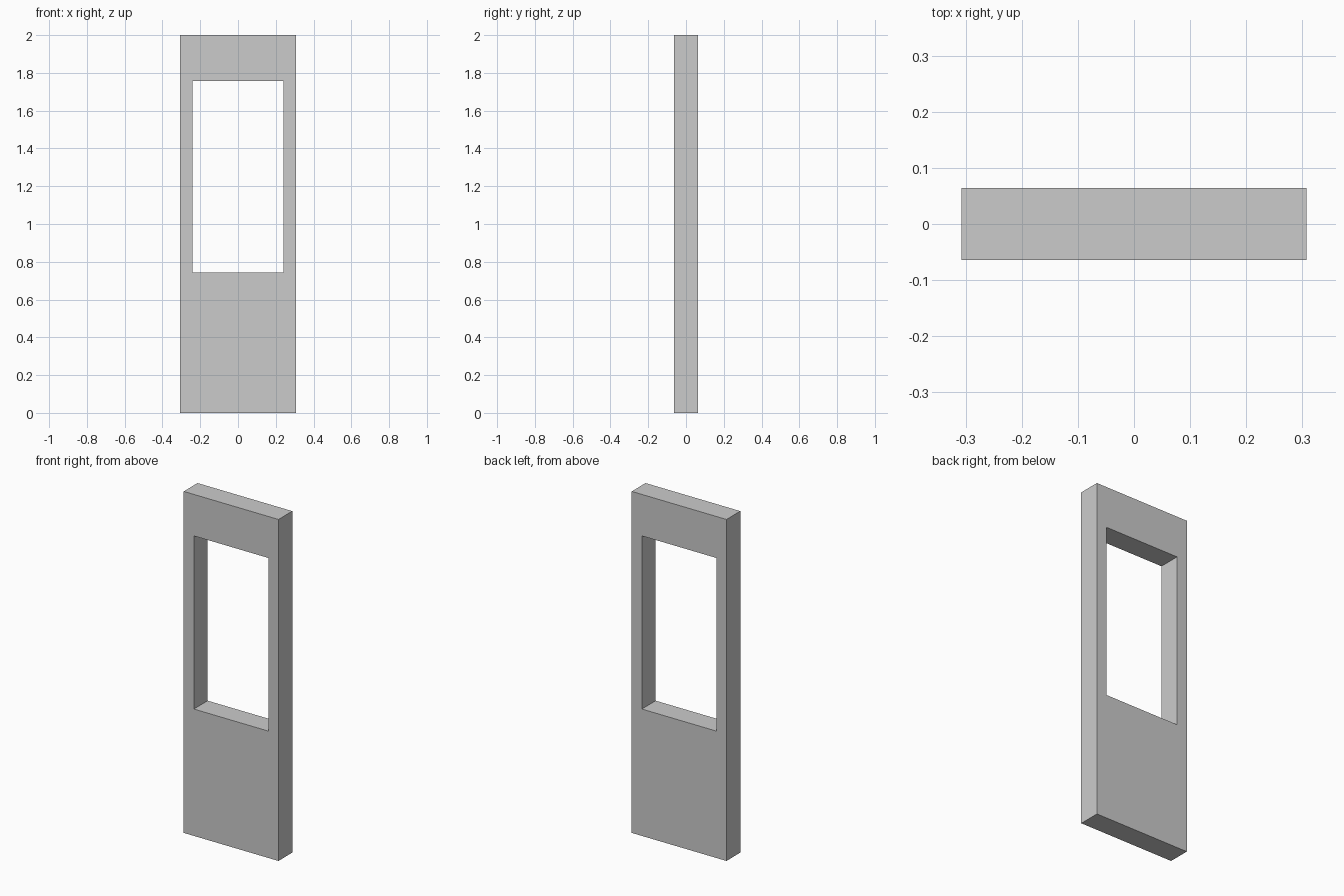
import bpy, bmesh

if "Cube" in bpy.data.objects:
    bpy.data.objects.remove(bpy.data.objects["Cube"])

HALF_W, HALF_D, HEIGHT = 0.307, 0.064, 2.0
HOLE_HALF_W, HOLE_Z0, HOLE_Z1 = 0.241, 0.743, 1.757


def rectangle(bm, half_w, z0, z1, y):
    corners = [(-half_w, z0), (half_w, z0), (half_w, z1), (-half_w, z1)]
    return [bm.verts.new((x, y, z)) for x, z in corners]


bm = bmesh.new()

# Front face: a ring of four quads around the window opening
outer = rectangle(bm, HALF_W, 0, HEIGHT, -HALF_D)
inner = rectangle(bm, HOLE_HALF_W, HOLE_Z0, HOLE_Z1, -HALF_D)
ring = []
for i in range(4):
    j = (i + 1) % 4
    ring.append(bm.faces.new((outer[i], outer[j], inner[j], inner[i])))

# Panel thickness, including the window reveals
result = bmesh.ops.extrude_face_region(bm, geom=ring, use_keep_orig=True)
back = [v for v in result["geom"] if isinstance(v, bmesh.types.BMVert)]
bmesh.ops.translate(bm, verts=back, vec=(0, 2 * HALF_D, 0))
bmesh.ops.recalc_face_normals(bm, faces=bm.faces)

mesh = bpy.data.meshes.new("window_wall_panel")
bm.to_mesh(mesh)
bm.free()
panel = bpy.data.objects.new("window_wall_panel", mesh)
bpy.context.collection.objects.link(panel)
